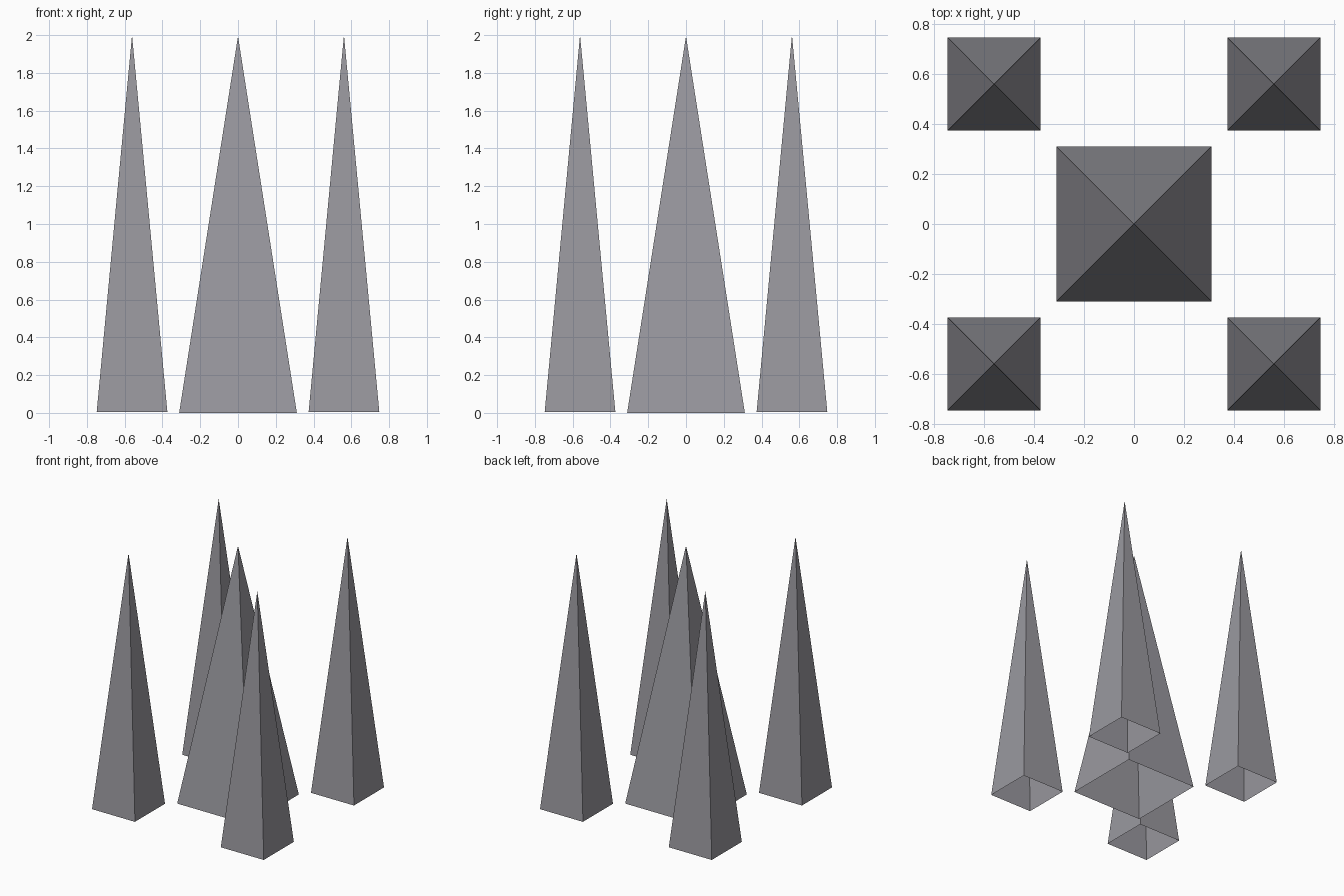
import bpy
import bmesh

if "Cube" in bpy.data.objects:
    bpy.data.objects.remove(bpy.data.objects["Cube"])

grey = bpy.data.materials.new("stone grey")
grey.diffuse_color = (0.32, 0.315, 0.345, 1)
grey.use_nodes = True
grey.node_tree.nodes["Principled BSDF"].inputs["Base Color"].default_value = grey.diffuse_color


def spike(name, x, y, half, z0, z1):
    """Four-sided spike, open underneath."""
    bm = bmesh.new()
    base = [bm.verts.new((x + sx * half, y + sy * half, z0))
            for sx, sy in ((-1, -1), (1, -1), (1, 1), (-1, 1))]
    tip = bm.verts.new((x, y, z1))
    for i in range(4):
        bm.faces.new((base[i], base[(i + 1) % 4], tip))
    mesh = bpy.data.meshes.new(name)
    bm.to_mesh(mesh)
    bm.free()
    mesh.materials.append(grey)
    obj = bpy.data.objects.new(name, mesh)
    bpy.context.collection.objects.link(obj)


# Wide spike in the middle
spike("centre_spike", 0, 0, 0.3115, 0.0, 1.994)

# Four slim spikes at the corners
for side, sx in (("left", -1), ("right", 1)):
    for end, sy in (("front", -1), ("back", 1)):
        spike(f"{end}_{side}_spike", sx * 0.561, sy * 0.561, 0.187, 0.006, 2.0)
